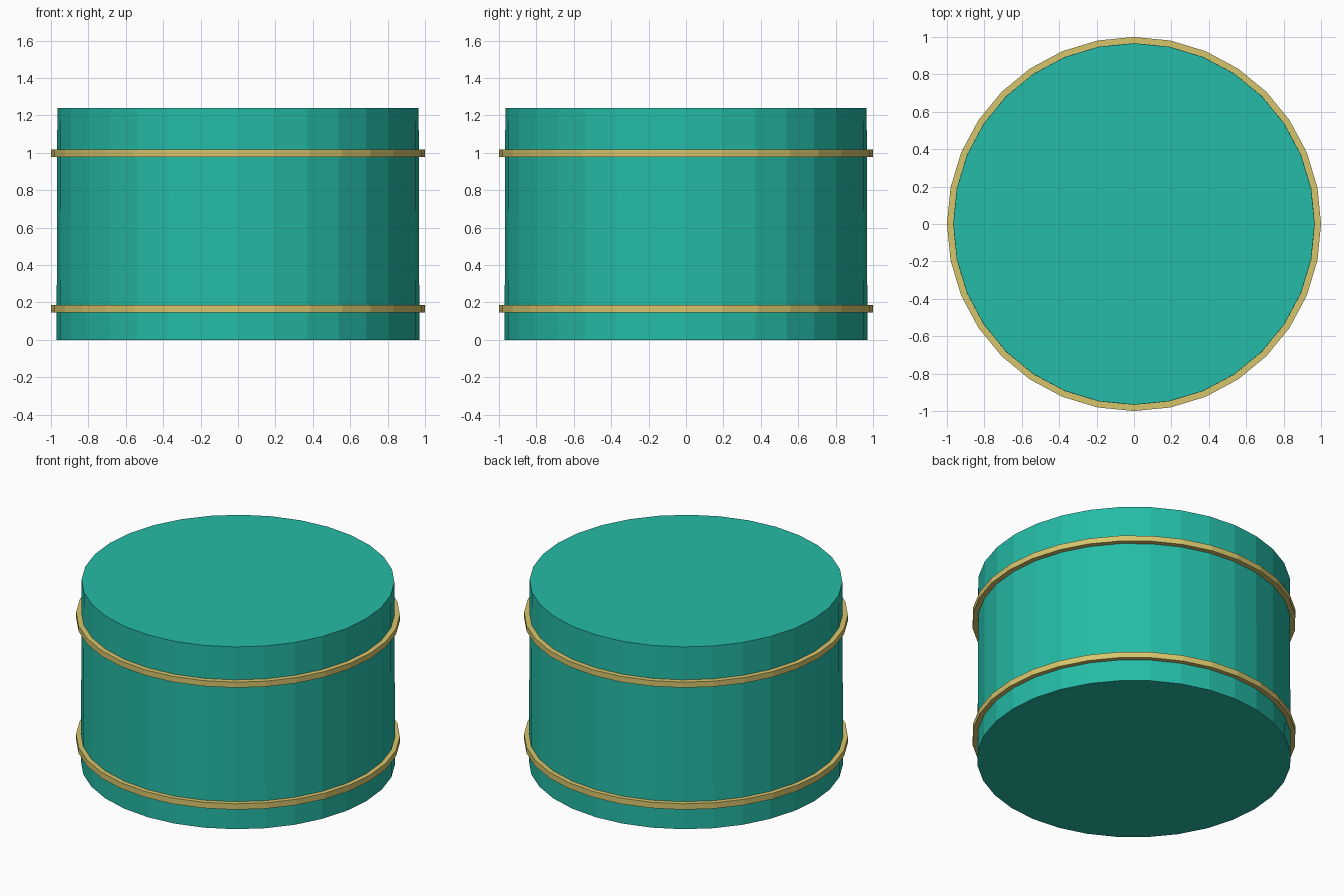
import bpy
import bmesh
from math import cos, sin, tau

SIDES = 32

cube = bpy.data.objects.get("Cube")
if cube:
    bpy.data.objects.remove(cube, do_unlink=True)


def make_material(name, color):
    mat = bpy.data.materials.new(name)
    mat.use_nodes = True
    mat.diffuse_color = color
    mat.node_tree.nodes["Principled BSDF"].inputs["Base Color"].default_value = color
    return mat


def make_object(name, bm, mat):
    bmesh.ops.recalc_face_normals(bm, faces=bm.faces)
    mesh = bpy.data.meshes.new(name)
    bm.to_mesh(mesh)
    bm.free()
    mesh.materials.append(mat)
    obj = bpy.data.objects.new(name, mesh)
    bpy.context.collection.objects.link(obj)
    return obj


def circle(bm, radius, z):
    return [bm.verts.new((radius * cos(tau * i / SIDES), radius * sin(tau * i / SIDES), z))
            for i in range(SIDES)]


def bridge(bm, a, b):
    for i in range(SIDES):
        j = (i + 1) % SIDES
        bm.faces.new((a[i], a[j], b[j], b[i]))


teal = make_material("teal", (0.018, 0.5, 0.385, 1))
gold = make_material("gold", (0.68, 0.56, 0.15, 1))

# Drum body: faceted, closed at both ends, very slightly tapered
bm = bmesh.new()
bottom = circle(bm, 0.97, 0)
top = circle(bm, 0.966, 1.24)
bridge(bm, bottom, top)
bm.faces.new(bottom)
bm.faces.new(top)
make_object("drum_body", bm, teal)

# Hoops: flat rings with a rectangular section around the body
for name, low, high in (("lower_hoop", 0.147, 0.187), ("upper_hoop", 0.978, 1.016)):
    bm = bmesh.new()
    section = [(0.96, low), (1.0, low), (1.0, high), (0.96, high)]
    loops = [circle(bm, r, z) for r, z in section]
    for k in range(len(loops)):
        bridge(bm, loops[k - 1], loops[k])
    make_object(name, bm, gold)
